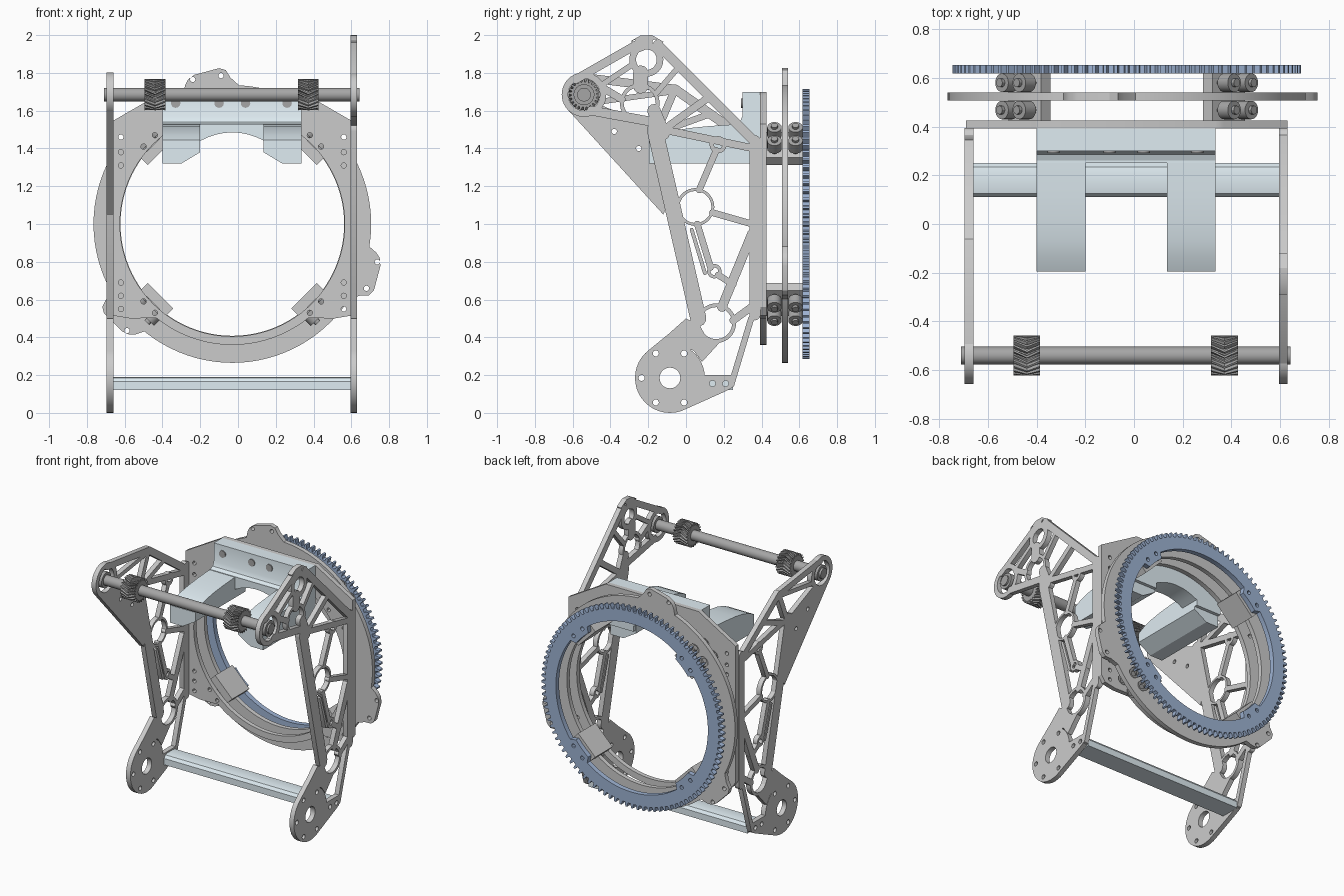
import bpy, bmesh
from math import sin, cos, pi, radians, atan2
from mathutils import Matrix, Vector

if "Cube" in bpy.data.objects:
    bpy.data.objects.remove(bpy.data.objects["Cube"])

CX, CZ = -0.03, 1.0          # ring axis


def material(name, rgb):
    m = bpy.data.materials.new(name)
    m.diffuse_color = (*rgb, 1)
    m.use_nodes = True
    m.node_tree.nodes["Principled BSDF"].inputs["Base Color"].default_value = m.diffuse_color
    return m


BLUE = material("gear_blue", (0.34, 0.45, 0.65))
PALE = material("pale_blue", (0.74, 0.84, 0.89))
DARK = material("dark_steel", (0.38, 0.38, 0.38))


def finish(name, bm, mat=None):
    bmesh.ops.remove_doubles(bm, verts=bm.verts, dist=1e-5)
    bmesh.ops.recalc_face_normals(bm, faces=bm.faces)
    me = bpy.data.meshes.new(name)
    bm.to_mesh(me)
    bm.free()
    ob = bpy.data.objects.new(name, me)
    bpy.context.collection.objects.link(ob)
    if mat:
        me.materials.append(mat)
    bpy.ops.object.select_all(action='DESELECT')
    ob.select_set(True)
    bpy.context.view_layer.objects.active = ob
    bpy.ops.object.shade_smooth_by_angle(angle=radians(30))
    return ob


def circ(c, r, n=20, a0=0, a1=2 * pi):
    k = n if a1 - a0 > 6.28 else n - 1
    return [(c[0] + r * cos(a0 + (a1 - a0) * i / k), c[1] + r * sin(a0 + (a1 - a0) * i / k)) for i in range(n)]


def bar(p, q, w):
    """Straight strut with rounded ends."""
    a = atan2(q[1] - p[1], q[0] - p[0])
    return [circ(q, w / 2, 7, a - pi / 2, a + pi / 2) + circ(p, w / 2, 7, a + pi / 2, a + 1.5 * pi)]


def disc(c, r, *holes):
    return [circ(c, r, 40)] + [circ(h[:2], h[2], 20) for h in holes]


def extrude(name, pieces, axis, lo, hi, mat=None, bm_only=False):
    """Each piece is [outline, hole, hole...]; axis 'X' uses (y,z), axis 'Y' uses (x,z)."""
    bm = bmesh.new()
    mid = (lo + hi) / 2
    if axis == 'X':
        M = Matrix(((0, 0, 1, mid), (1, 0, 0, 0), (0, 1, 0, 0), (0, 0, 0, 1)))
    else:
        M = Matrix(((1, 0, 0, 0), (0, 0, -1, mid), (0, 1, 0, 0), (0, 0, 0, 1)))
    for loops in pieces:
        cu = bpy.data.curves.new("tmp", 'CURVE')
        cu.dimensions, cu.fill_mode, cu.extrude = '2D', 'BOTH', (hi - lo) / 2
        for pts in loops:
            s = cu.splines.new('POLY')
            s.points.add(len(pts) - 1)
            for sp, p in zip(s.points, pts):
                sp.co = (p[0], p[1], 0, 1)
            s.use_cyclic_u = True
        ob = bpy.data.objects.new("tmp", cu)
        bpy.context.collection.objects.link(ob)
        dg = bpy.context.evaluated_depsgraph_get()
        me = bpy.data.meshes.new_from_object(ob.evaluated_get(dg))
        me.transform(M)
        bm.from_mesh(me)
        bpy.data.objects.remove(ob)
        bpy.data.curves.remove(cu)
        bpy.data.meshes.remove(me)
    return bm if bm_only else finish(name, bm, mat)


def rod(bm, p, q, r, n=32):
    p, q = Vector(p), Vector(q)
    M = Matrix.Translation((p + q) / 2) @ (q - p).to_track_quat('Z', 'Y').to_matrix().to_4x4()
    bmesh.ops.create_cone(bm, cap_ends=True, segments=n, radius1=r, radius2=r, depth=(q - p).length, matrix=M)


# side plates: shared lower leg, as struts, rings and a foot disc in (y,z)
F = (-0.085, 0.185)
leg = [
    disc(F, 0.185, (*F, 0.055), *[(F[0] + .15 * cos(i * pi / 3), F[1] + .15 * sin(i * pi / 3), .016) for i in (1, 2, 3, 4, 5)]),
    [[(-.2, .33), (-.09, .42), (.0, .5), (.075, .46), (.11, .395), (.19, .385), (.085, .27), (.04, .33), (-.085, .369)]],
    [[(-.02, .012), (.2, .11), (.24, .13), (.255, .2), (.098, .2), (.08, .1)], circ((.14, .155), .016), circ((.21, .155), .016)],
    bar((-.165, 1.5), (.065, .5), .085),
    bar((.365, 1.44), (.365, .52), .06),
    bar((.35, .95), (.19, .56), .05),
    bar((.345, .5), (.24, .15), .032),
    disc((.16, .475), .105, (.16, .475, .085)),
    disc((.05, 1.09), .1, (.05, 1.09, .085)),
    disc((.15, .75), .038, (.15, .75, .02)),
    disc((.17, 1.42), .045, (.17, 1.42, .022)),
    bar((.07, 1.18), (.16, 1.39), .035), bar((.14, 1.06), (.35, 1.0), .035),
    bar((.06, 1.0), (.13, .77), .035), bar((.17, .73), (.25, .68), .035),
    bar((.25, .49), (.36, .57), .04), bar((.03, .97), (.1, .74), .02),
    bar((-.12, 1.5), (.36, 1.4), .04),
]
S = (-0.54, 1.685)
right_top = [
    disc(S, .118, (*S, .085)),
    bar((-.585, 1.765), (-.24, 1.962), .045),
    disc((-.21, 1.87), .09, (-.21, 1.87, .055)),
    [[(-.29, 1.97), (-.24, 1.998), (-.18, 2.0), (-.12, 1.965), (-.14, 1.91), (-.21, 1.925), (-.27, 1.9)], circ((-.27, 1.962), .013), circ((-.165, 1.965), .013)],
    disc((-.245, 1.64), .105, (-.245, 1.64, .085)),
    bar((-.5, 1.6), (-.2, 1.545), .05), bar((-.44, 1.72), (-.34, 1.66), .04),
    bar((-.44, 1.74), (-.29, 1.84), .03),
    bar((-.15, 1.95), (.36, 1.44), .05),
    bar((-.24, 1.8), (-.24, 1.73), .08),
    bar((-.16, 1.69), (-.04, 1.83), .03),
    bar((-.17, 1.6), (-.12, 1.48), .07),
    bar((-.09, 1.52), (.12, 1.67), .04),
]
left_top = [
    disc(S, .118, (*S, .085)),
    [[(-.635, 1.615), (-.12, 1.05), (-.06, 1.2), (-.14, 1.5), (-.44, 1.625), (-.46, 1.6), (-.54, 1.567)], circ((-.38, 1.49), .014), circ((-.25, 1.4), .014)],
    bar((-.53, 1.775), (-.06, 1.715), .045),
    bar((-.06, 1.715), (.36, 1.42), .05),
    bar((-.15, 1.5), (-.06, 1.71), .04),
    bar((-.44, 1.65), (-.08, 1.7), .03),
    bar((-.1, 1.5), (.12, 1.58), .035),
]
extrude("right_side_plate", leg + right_top, 'X', 0.595, 0.63)
extrude("left_side_plate", leg + left_top, 'X', -0.695, -0.66)

# front frame with bolt holes and clipped corners
outline = [(-.69, .56), (-.66, .515), (-.57, .5)] + circ((CX, CZ), .64, 24, radians(231), radians(309)) + \
    [(.51, .5), (.6, .515), (.63, .56), (.63, 1.53), (.37, 1.68), (.335, 1.7), (-.4, 1.7), (-.43, 1.68), (-.69, 1.53)]
bolts = [circ((CX + s * .59, z), .014, 12) for s in (-1, 1) for z in (1.46, 1.38, 1.31, .69, .62, .55)]
bolts += [circ((CX + sx * a, CZ + sz * b), .014, 12) for sx in (-1, 1) for sz in (-1, 1) for a, b in ((.41, .47), (.47, .41))]
extrude("front_frame", [[outline, circ((CX, CZ), .595, 96)] + bolts], 'Y', .393, .425)

# middle slewing ring with three tabs
ring = [[circ((CX, CZ), .735, 96), circ((CX, CZ), .592, 96)]]
tab = [(-.26, .685), (-.25, .735), (-.235, .765), (-.2, .79), (-.07, .825), (-.035, .815), (-.01, .775), (.04, .73), (.04, .7)]
for k in range(3):
    R = Matrix.Rotation(k * 2 * pi / 3, 2)
    place = lambda p: tuple(R @ Vector(p) + Vector((CX, CZ)))
    ring.append([[place(p) for p in tab], circ(place((-.21, .765)), .014), circ(place((-.06, .785)), .014)])
extrude("slewing_ring", ring, 'Y', .508, .54)

# big spur gear with inner pads
N = 100
teeth = [(CX + r * cos((i + f) * 2 * pi / N), CZ + r * sin((i + f) * 2 * pi / N))
         for i in range(N) for f, r in ((-.28, .685), (-.14, .715), (.14, .715), (.28, .685))]
inner = []
for i in range(180):
    a = i * 2 * pi / 180
    off = abs((a % (pi / 2)) - pi / 4)
    r = .56 if off < .13 else .6
    inner.append((CX + r * cos(a), CZ + r * sin(a)))
pad_holes = [circ((CX + .605 * cos(pi / 4 + k * pi / 2 + d), CZ + .605 * sin(pi / 4 + k * pi / 2 + d)), .014, 12)
             for k in range(4) for d in (-.08, .08)]
extrude("ring_gear", [[teeth, inner] + pad_holes], 'Y', .617, .653, BLUE)

# roller clamps at the four diagonals
blocks, rollers = bmesh.new(), bmesh.new()
for k in range(4):
    a = pi / 4 + k * pi / 2
    rad = Vector((cos(a), 0, sin(a)))
    tan = Vector((-sin(a), 0, cos(a)))
    C = Vector((CX, 0, CZ))
    M = Matrix.Translation(C + rad * .565 + Vector((0, .521, 0))) @ Matrix.Rotation(-a, 4, 'Y') @ Matrix.Diagonal((.055, .195, .19, 1))
    bmesh.ops.create_cube(blocks, size=1, matrix=M)
    for y in (.468, .58):
        for t in (-.05, .05):
            p = C + tan * t + Vector((0, y, 0))
            rod(rollers, p + rad * .615, p + rad * .675, .038, 24)
            rod(rollers, p + rad * .58, p + rad * .69, .018, 12)
finish("roller_clamps", blocks)
finish("rollers", rollers, DARK)

# pale bracket: back block plus two curved prongs
arc = [(CX + .17 * t / 4, 1.485 - .045 * (t / 4) ** 2) for t in range(4, -5, -1)]
top = [(-.4, 1.53), (.335, 1.53), (.335, 1.4), (.14, 1.4)]
extrude("bracket_block", [[[(.393, 1.49), (.393, 1.7), (.3, 1.7), (.298, 1.57), (.285, 1.54), (.25, 1.525), (.25, 1.49)]]], 'X', -.4, .335, PALE)
extrude("bracket_arch", [[top + arc + [(-.2, 1.4), (-.4, 1.4)]]], 'Y', .25, .393, PALE)
prong = [(.37, 1.32), (-.195, 1.32), (-.195, 1.445), (-.14, 1.472), (-.07, 1.493), (.02, 1.508), (.12, 1.518), (.25, 1.527), (.37, 1.53)]
for name, lo, hi, inn, sgn in (("left_prong", -.4, -.2, -.2, 1), ("right_prong", .135, .335, .135, -1)):
    bm = extrude(name, [[prong]], 'X', lo, hi, bm_only=True)
    bmesh.ops.remove_doubles(bm, verts=bm.verts, dist=1e-5)
    bmesh.ops.bisect_plane(bm, geom=bm.verts[:] + bm.edges[:] + bm.faces[:], plane_co=(inn, 0, 1.38),
                           plane_no=(sgn * .06, 0, -.1), clear_outer=True)
    bmesh.ops.holes_fill(bm, edges=[e for e in bm.edges if e.is_boundary])
    finish(name, bm, PALE)
bm = bmesh.new()
for x in (-.33, -.1, .04, .26):
    rod(bm, (x, .292, 1.64), (x, .31, 1.64), .025, 20)
finish("bracket_screws", bm, DARK)

# lower tie bar
extrude("tie_bar", [[[(.11, .12), (.25, .12), (.25, .165), (.235, .185), (.21, .19), (.15, .19), (.125, .185), (.11, .165)]]], 'X', -.66, .595, PALE)

# shaft with end bearings and herringbone pinions
bm = bmesh.new()
rod(bm, (-.71, *S), (.642, *S), .036)
for x in (-.695, .595):
    rod(bm, (x, *S), (x + .035, *S), .055)
finish("shaft", bm, DARK)
for name, x0 in (("left_pinion", -.495), ("right_pinion", .317)):
    bm, n, rows = bmesh.new(), 22, []
    for x, tw in ((x0, 0), (x0 + .055, .32), (x0 + .11, 0)):
        rows.append([bm.verts.new((x, S[0] + r * cos((i + f) * 2 * pi / n + tw), S[1] + r * sin((i + f) * 2 * pi / n + tw)))
                     for i in range(n) for f, r in ((0, .067), (.3, .067), (.45, .083), (.8, .083))])
    for A, B in zip(rows, rows[1:]):
        for i in range(len(A)):
            j = (i + 1) % len(A)
            bm.faces.new((A[i], A[j], B[j], B[i]))
    bm.faces.new(rows[0])
    bm.faces.new(rows[-1])
    finish(name, bm, DARK)
